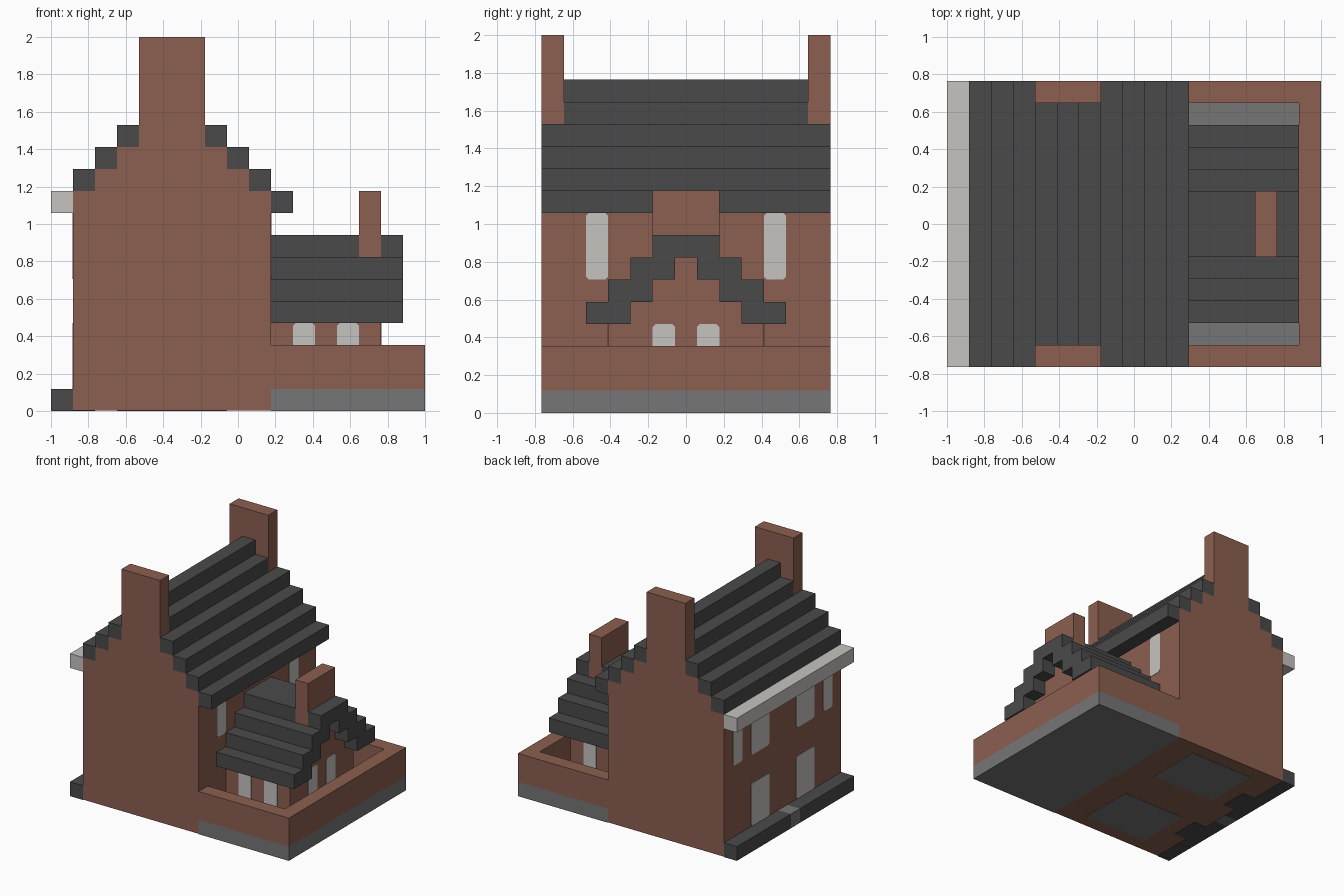
import bpy
import bmesh
from mathutils import Vector

cube = bpy.data.objects.get("Cube")
if cube:
    bpy.data.objects.remove(cube, do_unlink=True)

# Everything sits on a block grid: 17 wide, 13 deep, 17 high
U = 2 / 17
THIN = 0.03


def material(name, srgb):
    col = [((c / 255 + 0.055) / 1.055) ** 2.4 for c in srgb] + [1]
    mat = bpy.data.materials.new(name)
    mat.use_nodes = True
    mat.diffuse_color = col
    bsdf = next(n for n in mat.node_tree.nodes if n.type == 'BSDF_PRINCIPLED')
    bsdf.inputs["Base Color"].default_value = col
    bsdf.inputs["Roughness"].default_value = 0.9
    return mat


BRICK = material("brick red", (140, 95, 80))
SLATE = material("dark slate", (74, 74, 74))
STONE = material("grey stone", (118, 118, 118))
PALE = material("pale grey", (198, 196, 192))


def add_prism(bm, pts, axis, lo, hi):
    """Extrude a 2D outline (in the two remaining axes, in order) along axis."""
    def place(p, d):
        c = list(p)
        c.insert(axis, d)
        return Vector((c[0] - 8.5, c[1] - 6.5, c[2])) * U
    face = bm.faces.new([bm.verts.new(place(p, lo)) for p in pts])
    ext = bmesh.ops.extrude_face_region(bm, geom=[face])
    shift = place(pts[0], hi) - place(pts[0], lo)
    verts = [g for g in ext["geom"] if isinstance(g, bmesh.types.BMVert)]
    bmesh.ops.translate(bm, verts=verts, vec=shift)


def build(name, mat, prisms):
    bm = bmesh.new()
    for prism in prisms:
        add_prism(bm, *prism)
    bmesh.ops.recalc_face_normals(bm, faces=bm.faces)
    mesh = bpy.data.meshes.new(name)
    bm.to_mesh(mesh)
    bm.free()
    mesh.materials.append(mat)
    obj = bpy.data.objects.new(name, mesh)
    bpy.context.collection.objects.link(obj)
    return obj


def box(x0, x1, y0, y1, z0, z1):
    return ([(x0, y0), (x1, y0), (x1, y1), (x0, y1)], 2, z0, z1)


def stairs(first, tops, bottom):
    """Outline of a row of one-block columns with the given heights."""
    pts = [(first, bottom)]
    for n, top in enumerate(tops):
        for p in ((first + n, top), (first + n + 1, top)):
            if len(pts) > 2 and pts[-1][1] == p[1] == pts[-2][1]:
                pts.pop()
            if p != pts[-1]:
                pts.append(p)
    pts.append((first + len(tops), bottom))
    return pts


def pane(axis, plane, out, a0, a1, z0, z1):
    """Thin window plate with clipped corners on a wall facing along axis."""
    c = 0.13
    pts = [(a0 + c, z0), (a1 - c, z0), (a1, z0 + c), (a1, z1 - c),
           (a1 - c, z1), (a0 + c, z1), (a0, z1 - c), (a0, z0 + c)]
    return (pts, axis, plane, plane + out * THIN)


# Main house with stepped gables
heights = [min(9 + min(i, 10 - i), 13) for i in range(1, 10)]
build("house_walls", BRICK, [(stairs(1, heights, THIN), 1, 0, 13)])

# Stepped main roof, with the ridge rows held between the chimneys
rows = []
for i in range(1, 11):
    k = 9 + min(i, 10 - i)
    inset = 1 if 4 <= i <= 6 else 0
    rows.append(box(i, i + 1, inset, 13 - inset, k, k + 1))
build("house_roof", SLATE, rows)
for name, y in (("front_chimney", 0), ("back_chimney", 12)):
    build(name, BRICK, [box(4, 7, y, y + 1, 13, 17)])
build("eave_gutter", PALE, [box(0, 1, 0, 13, 9, 10)])

# Kerb along the street side with a doorstep in its middle
build("kerb", SLATE, [box(0, 1, 0, 6, 0, 1), box(0, 1, 7, 13, 0, 1)])
build("doorstep", STONE, [box(0, 1, 6, 7, 0, 1)])

# Yard slab and the U-shaped wall around it
build("yard_slab", STONE, [box(10, 17, 0, 13, 0, 1)])
wall = [(10, 0), (17, 0), (17, 13), (10, 13),
        (10, 12), (16, 12), (16, 1), (10, 1)]
build("yard_wall", BRICK, [(wall, 2, 1, 3)])

# Annex walls and its stepped gable
annex_heights = [4, 5, 6, 7, 6, 5, 4]
build("annex_walls", BRICK, [(stairs(3, annex_heights, 1), 0, 10, 15)])

# Annex roof, two blocks wide per step, mirrored about the ridge
rows = []
for n in range(3):
    rows.append(box(10, 16, 2 + n, 4 + n, 4 + n, 5 + n))
    rows.append(box(10, 16, 9 - n, 11 - n, 4 + n, 5 + n))
rows += [box(10, 14, 5, 8, 7, 8), box(15, 16, 5, 8, 7, 8)]
build("annex_roof", SLATE, rows)
build("annex_chimney", BRICK, [box(14, 15, 5, 8, 7, 10)])

# Windows
upper = [pane(0, 1, -1, a, b, 6, 9) for a, b in ((1, 2), (3, 5), (8, 10), (11, 12))]
lower = [pane(0, 1, -1, a, b, 1, 4) for a, b in ((3, 5), (8, 10))]
build("street_windows", PALE, upper + lower)
build("yard_side_windows", PALE,
      [pane(0, 10, 1, a, a + 1, 6, 9) for a in (2, 10)])
build("annex_side_windows", PALE,
      [pane(1, y, out, a, a + 1, 1, 4)
       for y, out in ((3, -1), (10, 1)) for a in (11, 13)])
build("annex_end_windows", PALE,
      [pane(0, 15, 1, a, a + 1, 1, 4) for a in (5, 7)])

# Floor panels and window sills showing on the underside
build("floor_panels", STONE, [box(3, 8, y, y + 4, 0, THIN) for y in (1, 8)])
build("sill_blocks", SLATE, [box(1, 2, y, y + 2, 0, THIN) for y in (3, 8)])
